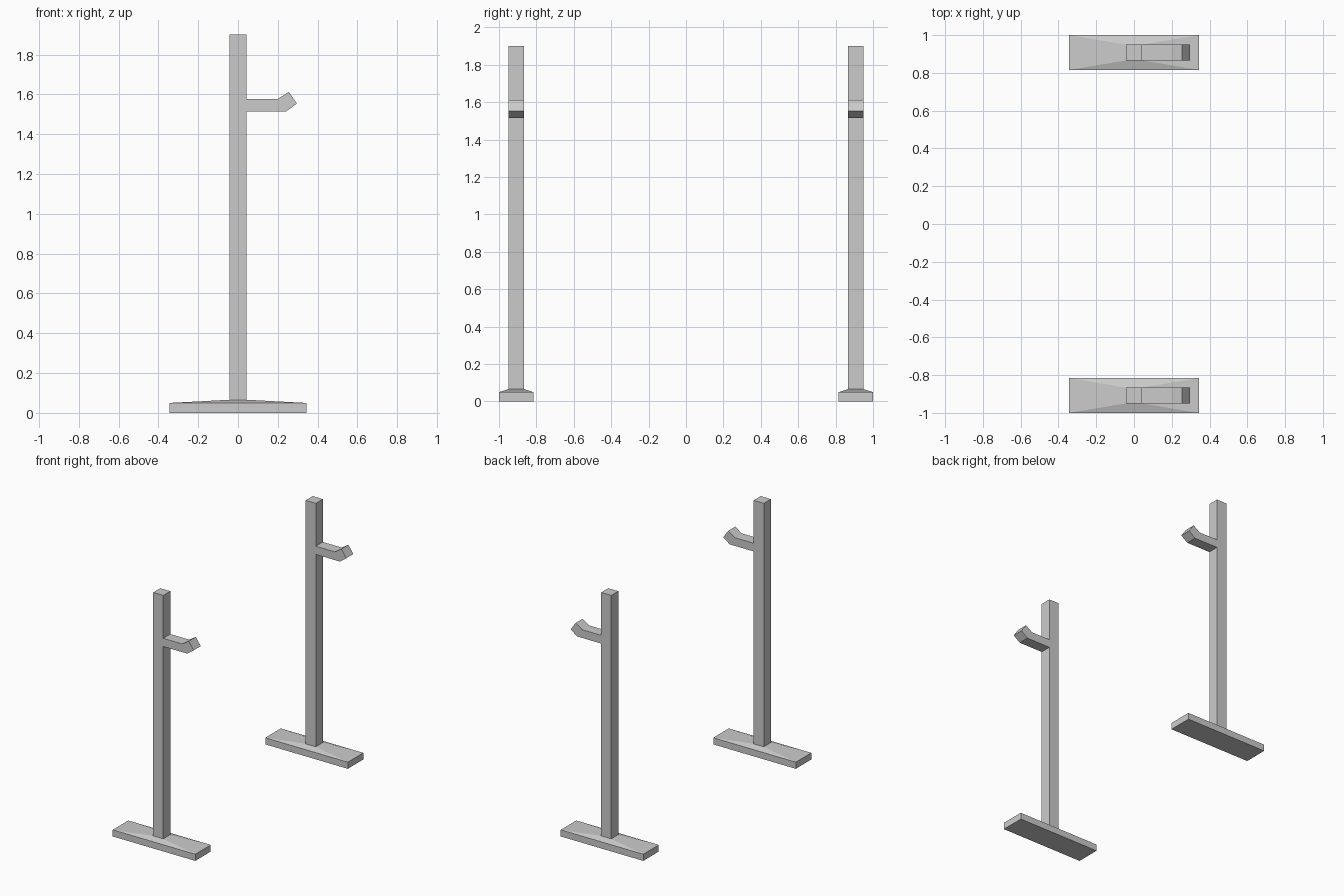
import bpy
import bmesh

cube = bpy.data.objects.get("Cube")
if cube:
    bpy.data.objects.remove(cube, do_unlink=True)

GREY = (0.6, 0.6, 0.6, 1)
grey = bpy.data.materials.new("light_grey")
grey.use_nodes = True
grey.diffuse_color = GREY
grey.node_tree.nodes["Principled BSDF"].inputs["Base Color"].default_value = GREY

POST = 0.042       # half width of the post
BASE_TOP = 0.05    # rim height of the foot
POST_FOOT = 0.066  # height where the foot meets the post


def finish(name, bm):
    bmesh.ops.recalc_face_normals(bm, faces=bm.faces)
    mesh = bpy.data.meshes.new(name)
    bm.to_mesh(mesh)
    bm.free()
    mesh.materials.append(grey)
    obj = bpy.data.objects.new(name, mesh)
    bpy.context.collection.objects.link(obj)


def loft(name, y, rings):
    """Join stacked rectangles given as (half x, half y, z)."""
    bm = bmesh.new()
    loops = [[bm.verts.new((sx * hx, y + sy * hy, z))
              for sx, sy in ((-1, -1), (1, -1), (1, 1), (-1, 1))]
             for hx, hy, z in rings]
    for low, high in zip(loops, loops[1:]):
        for i in range(4):
            j = (i + 1) % 4
            bm.faces.new((low[i], low[j], high[j], high[i]))
    bm.faces.new(loops[0])
    bm.faces.new(loops[-1])
    finish(name, bm)


def extrude_profile(name, y, half, points):
    """Extrude an xz outline across the width of the post."""
    bm = bmesh.new()
    face = bm.faces.new([bm.verts.new((x, y - half, z)) for x, z in points])
    out = bmesh.ops.extrude_face_region(bm, geom=[face])
    moved = [v for v in out["geom"] if isinstance(v, bmesh.types.BMVert)]
    bmesh.ops.translate(bm, verts=moved, vec=(0, 2 * half, 0))
    finish(name, bm)


# Arm with an upturned tip
hook = [(POST, 1.515), (0.242, 1.515), (0.296, 1.554),
        (0.255, 1.613), (0.2, 1.577), (POST, 1.577)]

# Two identical stands
for side, y in (("front", -0.908), ("back", 0.908)):
    loft(side + "_foot", y, [(0.344, 0.092, 0), (0.344, 0.092, BASE_TOP),
                             (POST, POST, POST_FOOT)])
    loft(side + "_post", y, [(POST, POST, POST_FOOT), (POST, POST, 1.9)])
    extrude_profile(side + "_hook", y, POST, hook)
